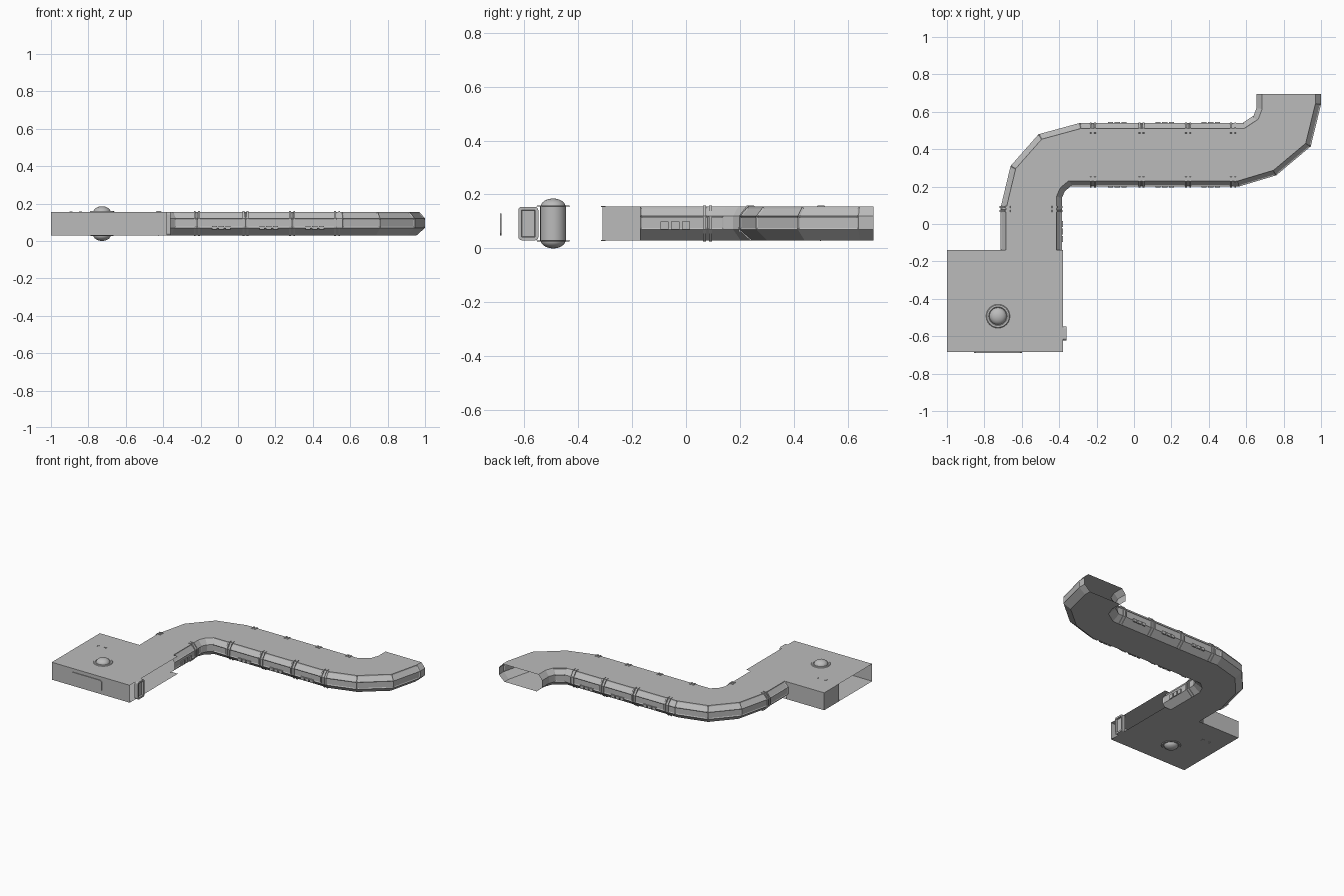
import bpy, bmesh, math
from mathutils import Vector

cube = bpy.data.objects.get("Cube")
if cube:
    bpy.data.objects.remove(cube)

grey = bpy.data.materials.new("plain_grey")
grey.use_nodes = True
grey.diffuse_color = (0.5, 0.5, 0.5, 1)
grey.node_tree.nodes["Principled BSDF"].inputs["Base Color"].default_value = (0.5, 0.5, 0.5, 1)

ROOF, FLOOR = 0.155, 0.03


def finish(name, bm, smooth=False):
    mesh = bpy.data.meshes.new(name)
    bm.to_mesh(mesh)
    bm.free()
    obj = bpy.data.objects.new(name, mesh)
    bpy.context.collection.objects.link(obj)
    mesh.materials.append(grey)
    for p in mesh.polygons:
        p.use_smooth = smooth
    return obj


def sheet(name, corners):
    bm = bmesh.new()
    bm.faces.new([bm.verts.new(c) for c in corners])
    return finish(name, bm)


def box(name, lo, hi, bevel_axis=None, bevel=0.0):
    lo, hi = Vector(lo), Vector(hi)
    bm = bmesh.new()
    bmesh.ops.create_cube(bm, size=1)
    for v in bm.verts:
        v.co = (lo + hi) / 2 + v.co * (hi - lo)
    if bevel_axis is not None:
        edges = [e for e in bm.edges
                 if abs((e.verts[0].co - e.verts[1].co).normalized()[bevel_axis]) > 0.9]
        bmesh.ops.bevel(bm, geom=edges, offset=bevel, segments=3, profile=0.5, affect='EDGES')
    return finish(name, bm)


def lathe(name, profile, centre, steps=24):
    bm = bmesh.new()
    vs = [bm.verts.new((centre[0] + r, centre[1], z)) for r, z in profile]
    es = [bm.edges.new(p) for p in zip(vs, vs[1:])]
    bmesh.ops.spin(bm, geom=vs + es, cent=(*centre, 0), axis=(0, 0, 1),
                   angle=math.tau, steps=steps)
    bmesh.ops.remove_doubles(bm, verts=bm.verts, dist=1e-4)
    bmesh.ops.recalc_face_normals(bm, faces=bm.faces)
    obj = finish(name, bm, True)
    bpy.context.view_layer.objects.active = obj
    obj.select_set(True)
    bpy.ops.object.shade_smooth_by_angle(angle=math.radians(40))
    obj.select_set(False)
    return obj


def offset(path, dist):
    """Mitred sideways copy of a path; positive moves to the right of travel."""
    pts, out = [Vector(p) for p in path], []
    for i, p in enumerate(pts):
        a = (p - pts[i - 1]).normalized() if i else (pts[1] - p).normalized()
        b = (pts[i + 1] - p).normalized() if i < len(pts) - 1 else a
        na, nb = Vector((a.y, -a.x)), Vector((b.y, -b.x))
        m = (na + nb).normalized()
        out.append(p + m * dist / max(m.dot(na), 0.5))
    return out


# Corridor: matching outlines of its two sides
RIBS = [-0.22, 0.04, 0.29, 0.53]
left = [(-.715, -.14), (-.715, .08), (-.66, .31), (-.51, .48), (-.29, .54)]
right = [(-.385, -.17), (-.385, .08), (-.385, .14), (-.37, .175), (-.34, .2)]
left += [(x, .54) for x in RIBS] + [(.58, .54), (.64, .58), (.655, .62), (.655, .695)]
right += [(x, .2) for x in RIBS] + [(.56, .2), (.76, .26), (.945, .415), (1.0, .64)]
left.append((.655, .696))
right.append((1.0, .695))
left[-2] = (.655, .66)

# Section down one side: height and inward offset
SECTION = [(ROOF, .03), (.12, 0), (.07, 0), (FLOOR, .045)]


def station_rings(grow=0.0):
    cols = [[(p.x, p.y, z) for p in offset(left, d - grow)] for z, d in SECTION]
    cols += [[(p.x, p.y, z) for p in offset(right, grow - d)] for z, d in reversed(SECTION)]
    return list(zip(*cols))


bm = bmesh.new()
rings = [[bm.verts.new(c) for c in ring] for ring in station_rings()]
sides = []
for a, b in zip(rings, rings[1:]):
    n = len(a)
    for i in range(n):
        j = (i + 1) % n
        f = bm.faces.new((a[i], b[i], b[j], a[j]))
        if i in (0, 1, 5, 6):
            sides.append(f)
bm.normal_update()
bmesh.ops.recalc_face_normals(bm, faces=bm.faces)
# Recessed panels along both sides
panels = [f for f in sides if min(e.calc_length() for e in f.edges) > .03 and f.calc_area() > .003]
bmesh.ops.inset_individual(bm, faces=panels, thickness=.009, depth=-.004)
finish("corridor_shell", bm)


# Paired ribs over the panel joints
def rib(name, base, inward):
    base, inward = Vector(base), Vector(inward)
    along = Vector((-inward.y, inward.x))
    bm = bmesh.new()
    rows = []
    for s in (-.005, .005):
        row = []
        for grow in (-.003, .004):
            for z, d in [(ROOF, .055)] + SECTION:
                p = base + along * s + inward * (d - grow)
                lift = grow if z == ROOF else -grow if z == FLOOR else 0
                row.append(bm.verts.new((p.x, p.y, z + lift)))
        rows.append(row)
    n = len(SECTION) + 1
    loop = list(range(n)) + list(range(2 * n - 1, n - 1, -1))
    for k, i in enumerate(loop):
        j = loop[(k + 1) % len(loop)]
        bm.faces.new((rows[0][i], rows[0][j], rows[1][j], rows[1][i]))
    for row in rows:
        for i in range(n - 1):
            bm.faces.new((row[i], row[i + 1], row[i + 1 + n], row[i + n]))
    bmesh.ops.recalc_face_normals(bm, faces=bm.faces)
    finish(name, bm)


for s in (-.011, .011):
    for x in RIBS:
        rib("front_rib", (x + s, .2), (0, 1))
        rib("back_rib", (x + s, .54), (0, -1))
    rib("inner_rib", (-.385, .08 + s), (-1, 0))
    rib("outer_rib", (-.715, .08 + s), (1, 0))

# Low vents between the ribs
for a, b in zip(RIBS, RIBS[1:]):
    mid = (a + b) / 2
    for k in (-1, 0, 1):
        x = mid + k * .036
        box("front_vent", (x - .014, .194, .06), (x + .014, .203, .08))
        box("back_vent", (x - .014, .537, .06), (x + .014, .546, .08))
for y in (-.08, -.04, 0):
    box("inner_vent", (-.388, y - .015, .07), (-.379, y + .015, .1))

# Room: open at both sides, with sheet roof, floor and walls
X0, X1, Y0, Y1 = -1.0, -.38, -.685, -.14
sheet("room_roof", [(X0, Y0, ROOF), (X1, Y0, ROOF), (X1, Y1, ROOF), (X0, Y1, ROOF)])
sheet("room_floor", [(X0, Y1, FLOOR), (X1, Y1, FLOOR), (X1, Y0, FLOOR), (X0, Y0, FLOOR)])
sheet("room_front_wall", [(X0, Y0, FLOOR), (X1, Y0, FLOOR), (X1, Y0, ROOF), (X0, Y0, ROOF)])
sheet("room_back_wall", [(-.7, Y1, FLOOR), (X0, Y1, FLOOR), (X0, Y1, ROOF), (-.7, Y1, ROOF)])
sheet("room_side_wall", [(X0, Y1, FLOOR), (X0, -.31, FLOOR), (X0, -.31, ROOF), (X0, Y1, ROOF)])
box("front_panel", (-.855, -.69, .048), (-.6, -.684, .13), 1, .018)

# Side hatch: rounded frame with a sunken middle
hatch = box("side_hatch", (-.385, -.622, .03), (-.36, -.548, .154), 0, .012)
bm = bmesh.new()
bm.from_mesh(hatch.data)
face = max(bm.faces, key=lambda f: f.calc_center_median().x)
bmesh.ops.inset_individual(bm, faces=[face], thickness=.012, depth=0)
bmesh.ops.inset_individual(bm, faces=[face], thickness=.002, depth=-.012)
bm.to_mesh(hatch.data)
bm.free()

# Column with collars and a dome at each end
C = (-.727, -.493)
lathe("column", [(.048, FLOOR), (.048, ROOF)], C)
for name, z, s in (("top", ROOF, 1), ("bottom", FLOOR, -1)):
    lathe(name + "_collar", [(.046, z), (.05, z + s * .004), (.06, z + s * .004), (.064, z)], C)
    arc = [math.pi / 2 * k / 8 for k in range(9)]
    lathe(name + "_dome", [(.046 * math.cos(t), z + s * .03 * math.sin(t)) for t in arc], C)

# Corner marks on the roof and floor
for z in (ROOF, FLOOR):
    for x, s in ((-.9, 1), (-.835, -1)):
        box("corner_mark", (min(x, x + s * .016), -.303, z - .002), (max(x, x + s * .016), -.299, z + .002))
        box("corner_mark", (x - .002, -.315, z - .002), (x + .002, -.299, z + .002))
